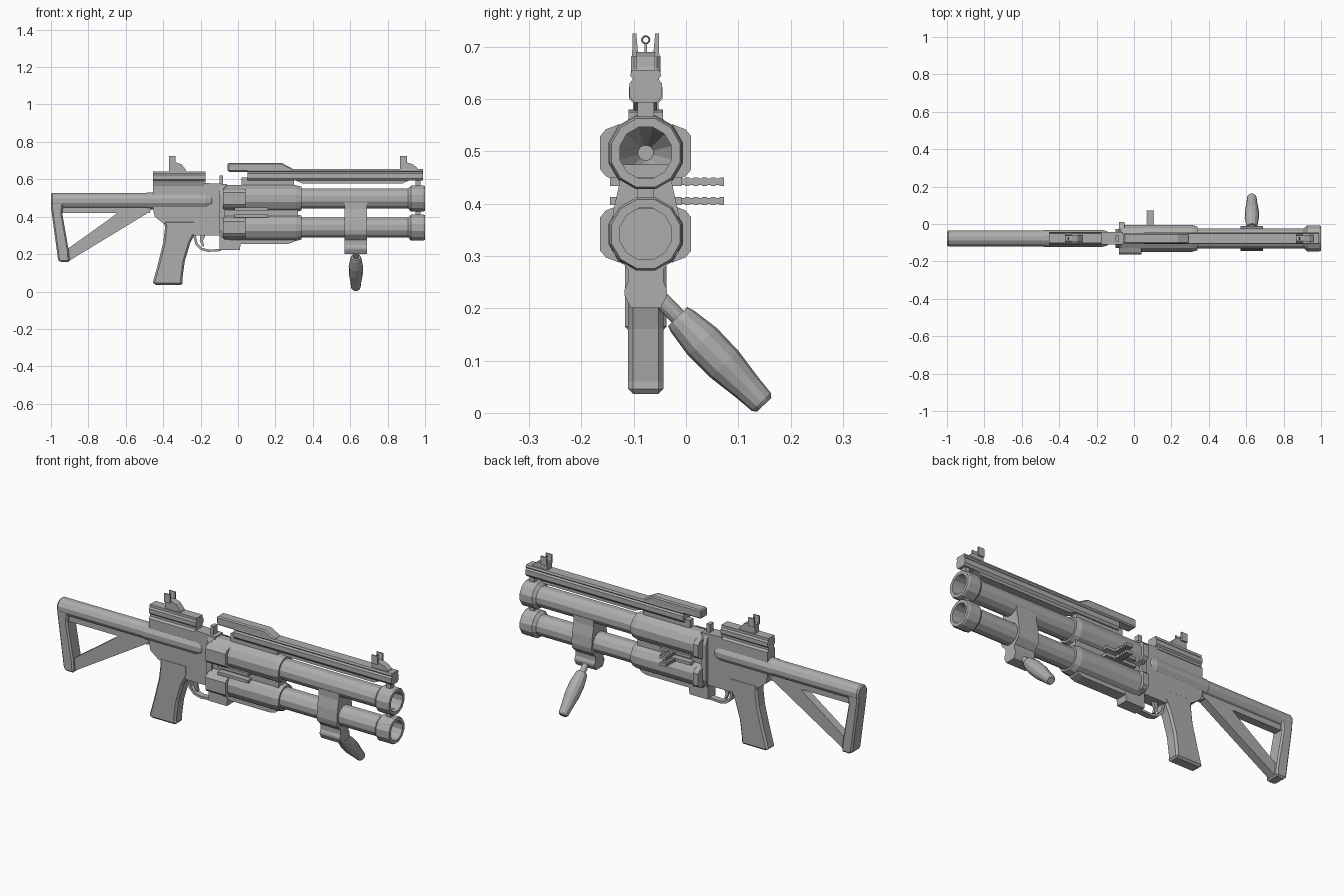
import bpy, bmesh, math
from mathutils import Matrix, Vector

if "Cube" in bpy.data.objects:
    bpy.data.objects.remove(bpy.data.objects["Cube"])

CY = -0.077            # centre plane of the launcher
UP, LO = 0.497, 0.342  # heights of the two barrels

metal = bpy.data.materials.new("mid_grey")
metal.diffuse_color = (0.42, 0.42, 0.42, 1)
metal.use_nodes = True
metal.node_tree.nodes["Principled BSDF"].inputs["Base Color"].default_value = metal.diffuse_color


def finish(name, bm, bevel=0):
    bmesh.ops.recalc_face_normals(bm, faces=bm.faces)
    me = bpy.data.meshes.new(name)
    bm.to_mesh(me)
    bm.free()
    me.materials.append(metal)
    ob = bpy.data.objects.new(name, me)
    bpy.context.collection.objects.link(ob)
    if bevel:
        m = ob.modifiers.new("bevel", 'BEVEL')
        m.width, m.segments, m.limit_method = bevel, 1, 'ANGLE'
        m.angle_limit = math.radians(40)
    return ob


def prism(name, pts, a, b, plane='xz', bevel=0):
    """Extrude a polygon: 'xz' runs along y (a, b from centre), 'yz' along x."""
    bm = bmesh.new()
    rings = []
    for t in (a, b):
        if plane == 'xz':
            rings.append([bm.verts.new((u, CY + t, v)) for u, v in pts])
        else:
            rings.append([bm.verts.new((t, CY + u, v)) for u, v in pts])
    n = len(pts)
    bm.faces.new(rings[0])
    bm.faces.new(rings[1])
    for i in range(n):
        j = (i + 1) % n
        bm.faces.new((rings[0][i], rings[0][j], rings[1][j], rings[1][i]))
    return finish(name, bm, bevel)


def box(name, x0, x1, hw, z0, z1, bevel=0):
    return prism(name, [(x0, z0), (x1, z0), (x1, z1), (x0, z1)], -hw, hw, 'xz', bevel)


def mirrored(half):
    """Half outline of (half width, z) made symmetric about the centre plane."""
    return half + [(-u, v) for u, v in reversed(half)]


def lathe(name, prof, origin, n=12, direction=(1, 0, 0)):
    """Turn (distance, radius) pairs around an axis; ends are capped."""
    bm = bmesh.new()
    rings = []
    for d, r in prof:
        rings.append([bm.verts.new((d, r * math.cos(t), r * math.sin(t)))
                      for t in [2 * math.pi * (i + .5) / n for i in range(n)]])
    for p, q in zip(rings, rings[1:]):
        for i in range(n):
            j = (i + 1) % n
            bm.faces.new((p[i], p[j], q[j], q[i]))
    bm.faces.new(rings[0])
    bm.faces.new(rings[-1])
    rot = Vector((1, 0, 0)).rotation_difference(Vector(direction)).to_matrix().to_4x4()
    bm.transform(Matrix.Translation(origin) @ rot)
    return finish(name, bm)


# Barrels with chambers, muzzle rings and hollow bores
for tag, z in (("upper", UP), ("lower", LO)):
    lathe(tag + "_barrel",
          [(-.08, .066), (-.07, .074), (.31, .074), (.34, .066), (.34, .056),
           (.91, .056), (.925, .072), (.99, .072), (1.0, .068), (1.0, .051),
           (.62, .051), (.54, .015)], (0, CY, z))
    # Side plates on the chamber
    for side, x1 in ((-1, .04), (1, -.05)):
        prism(tag + "_side_plate",
              [(side * .05, z - .055), (side * .076, z - .045), (side * .087, z - .032),
               (side * .087, z + .032), (side * .076, z + .045), (side * .05, z + .055)],
              -.08, x1, 'yz')

# Links between the barrels and up to the rail
box("chamber_web", -.09, .32, .035, .385, .45)
box("muzzle_link", .95, .975, .016, .39, .45)
box("rail_front_post", .95, .975, .016, .55, .61)
box("rail_rear_post", .02, .3, .016, .56, .61)
box("rear_post", -.1, -.08, .016, .56, .62)
prism("chamber_underside", [(-.06, .29), (-.06, .255), (.27, .255), (.3, .265), (.32, .29)],
      -.03, .03)

# Top rail with raised rear block
rail_section = mirrored([(.022, .593), (.031, .605), (.031, .63), (.024, .638),
                         (.03, .645), (.026, .655)])
prism("top_rail", rail_section, .05, .99, 'yz')
prism("rail_block", [(-.055, .64), (-.055, .687), (.235, .687), (.295, .655), (.295, .64)],
      -.028, .028, bevel=.006)
prism("rail_keel", [(.29, .6), (.345, .578), (.88, .578), (.93, .6)], -.022, .022)

# Receiver with front housing
prism("receiver", [(-.455, .53), (-.455, .44), (-.445, .4), (-.4, .365), (-.23, .3),
                   (-.1, .3), (-.1, .222), (.01, .222), (.015, .265), (-.06, .28),
                   (-.06, .575), (-.18, .58), (-.2, .54)], -.033, .033)
prism("receiver_front", mirrored([(.03, .28), (.05, .33), (.05, .52), (.03, .57)]),
      -.1, -.07, 'yz')

# Pistol grip
prism("pistol_grip", [(-.4, .38), (-.39, .345), (-.4, .26), (-.43, .14), (-.455, .05),
                      (-.45, .036), (-.295, .036), (-.298, .06), (-.285, .16),
                      (-.255, .26), (-.225, .32), (-.225, .38)], -.034, .034, bevel=.01)

# Trigger guard strip and trigger
outer = [(-.24, .3), (-.228, .25), (-.2, .222), (-.16, .212), (-.09, .216)]
inner = [(-.09, .228), (-.157, .224), (-.192, .234), (-.216, .258), (-.226, .3)]
prism("trigger_guard", outer + inner, -.016, .016)
prism("trigger", [(-.2, .31), (-.205, .27), (-.19, .24), (-.18, .24), (-.188, .27),
                  (-.17, .31)], -.008, .008)

# Stock tube with rounded front end
lathe("stock_tube", [(-1.0, .038), (-.992, .044), (-.49, .044), (-.48, .047), (-.17, .047),
                     (-.145, .04), (-.13, .026), (-.125, .01)], (0, CY, .485))

# Skeleton stock below the tube
prism("stock_butt", [(-1.0, .5), (-1.0, .45), (-.962, .17), (-.95, .157), (-.9, .157),
                     (-.905, .22), (-.94, .42), (-.93, .5)], -.04, .04, bevel=.008)
prism("stock_strut", [(-.91, .16), (-.49, .415), (-.45, .445), (-.62, .445), (-.67, .4),
                      (-.915, .225)], -.022, .022)
box("stock_upper_bar", -.96, -.47, .022, .42, .455)

# Rear sight rail
prism("rear_rail", mirrored([(.033, .525), (.033, .57), (.024, .58), (.024, .592),
                             (.032, .6), (.032, .622), (.025, .63), (.025, .643)]),
      -.455, -.175, 'yz')

# Sights: curved base, two prongs and a small ring
for tag, x, z in (("rear", -.352, .64), ("front", .885, .65)):
    prism(tag + "_sight_base", [(x - .018, z - .01), (x - .018, .69), (x + .02, .69),
                                (x + .05, .68), (x + .073, z + .012), (x + .08, z - .01)],
          -.018, .018)
    for s in (-1, 1):
        prism(tag + "_sight_prong", [(s * .014, .68), (s * .026, .68), (s * .025, .725),
                                     (s * .018, .725)], x - .018, x + .018, 'yz')
    prism(tag + "_sight_post", [(-.003, .68), (.003, .68), (.002, .706), (-.002, .706)],
          x - .004, x + .004, 'yz')
    bpy.ops.mesh.primitive_torus_add(major_radius=.007, minor_radius=.0018, major_segments=12,
                                     minor_segments=4, location=(x, CY, .713),
                                     rotation=(0, math.pi / 2, 0))
    ring = bpy.context.object
    ring.name = tag + "_sight_ring"
    ring.data.materials.append(metal)

# Release levers on the far side, with ribbed finger pieces
for z in (.405, .442):
    box("lever_bar", -.02, .16, .068, z - .008, z + .008)
    prism("lever_arm", [(.07, z - .006), (.105, z - .006), (.105, z + .006), (.07, z + .006)],
          .04, .15)
    for i in range(5):
        y = .075 + i * .0165
        prism("lever_rib", [(.068, z - .008), (.107, z - .008), (.107, z + .008),
                            (.068, z + .008)], y, y + .009)

# Foregrip bracket around the lower barrel
prism("grip_bracket", mirrored([(.028, .2), (.041, .225), (.041, .235), (.034, .25),
                                (.034, .275), (.062, .305), (.067, .33), (.062, .385),
                                (.05, .44), (.05, .475)]), .57, .69, 'yz')

# Angled foregrip
start, end = Vector((.63, -.06, .229)), Vector((.63, .1495, .0155))
axis = (end - start).normalized()
L = (end - start).length
lathe("foregrip", [(0, .016), (.063, .016), (.063, .026), (.075, .03), (.13, .038),
                   (.19, .037), (.25, .029), (L - .008, .025), (L, .019)],
      start, 12, axis)
